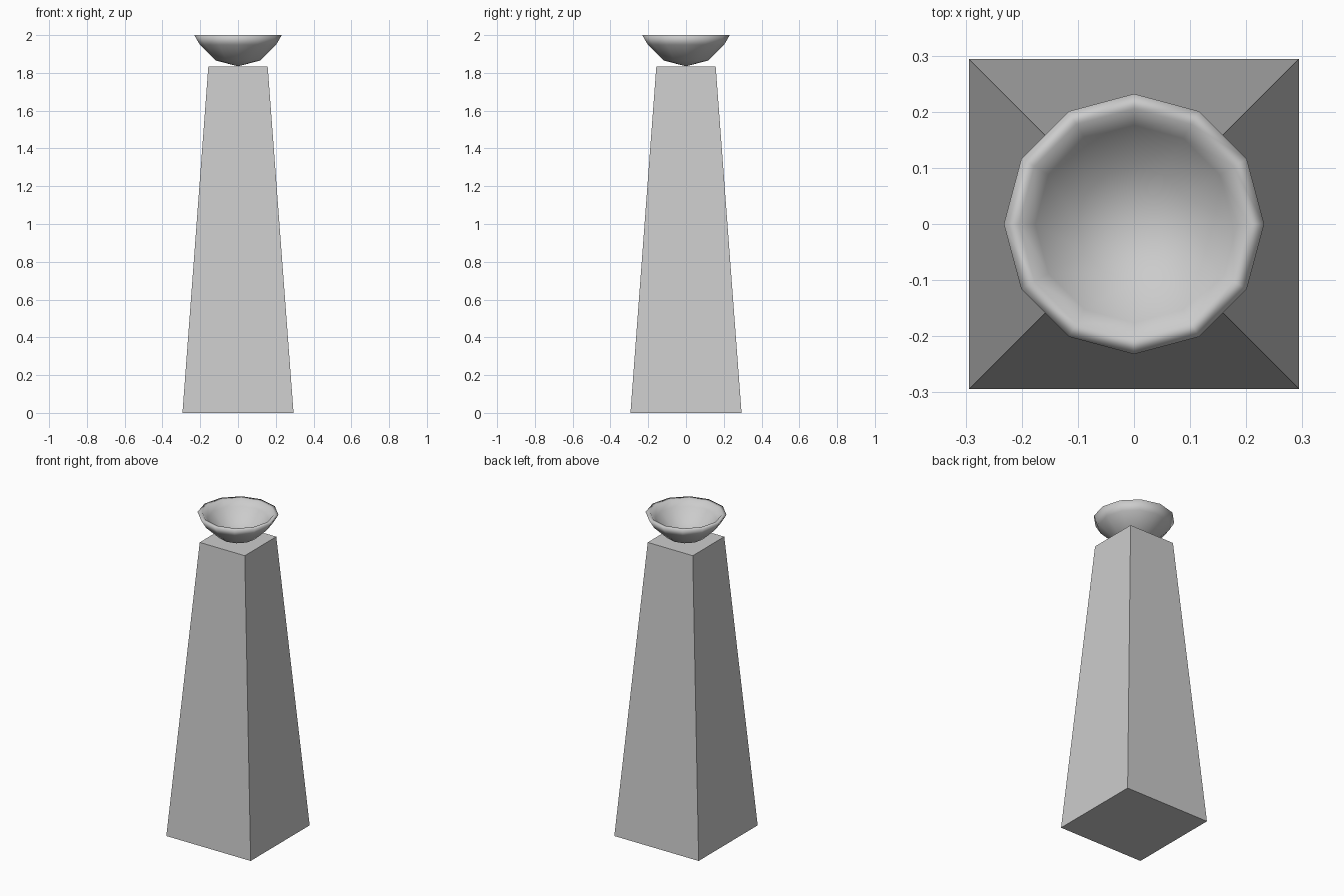
import bpy, bmesh, math
from mathutils import Matrix

if "Cube" in bpy.data.objects:
    bpy.data.objects.remove(bpy.data.objects["Cube"])


def make_object(name, bm, smooth=False):
    bmesh.ops.recalc_face_normals(bm, faces=bm.faces)
    mesh = bpy.data.meshes.new(name)
    bm.to_mesh(mesh)
    bm.free()
    for p in mesh.polygons:
        p.use_smooth = smooth
    ob = bpy.data.objects.new(name, mesh)
    bpy.context.collection.objects.link(ob)
    return ob


# Tapered square pedestal
BASE, TOP, HEIGHT = 0.294, 0.157, 1.835
bm = bmesh.new()
root2 = math.sqrt(2)
bmesh.ops.create_cone(
    bm, cap_ends=True, segments=4, radius1=BASE * root2, radius2=TOP * root2,
    depth=HEIGHT,
    matrix=Matrix.Translation((0, 0, HEIGHT / 2)) @ Matrix.Rotation(math.pi / 4, 4, 'Z'))
make_object("pedestal", bm)

# Twelve-sided hollow bowl: outer wall up to the rim, then the inner wall back down
profile = [(0, 1.835), (0.116, 1.865), (0.201, 1.948), (0.232, 2.0),
           (0.205, 2.0), (0.176, 1.965), (0.102, 1.892), (0, 1.865)]
bm = bmesh.new()
verts = [bm.verts.new((r, 0, z)) for r, z in profile]
edges = [bm.edges.new(pair) for pair in zip(verts, verts[1:])]
bmesh.ops.spin(bm, geom=verts + edges, cent=(0, 0, 0), axis=(0, 0, 1),
               angle=math.tau, steps=12, use_merge=True)
bmesh.ops.remove_doubles(bm, verts=bm.verts, dist=0.0005)
make_object("bowl", bm, smooth=True)
